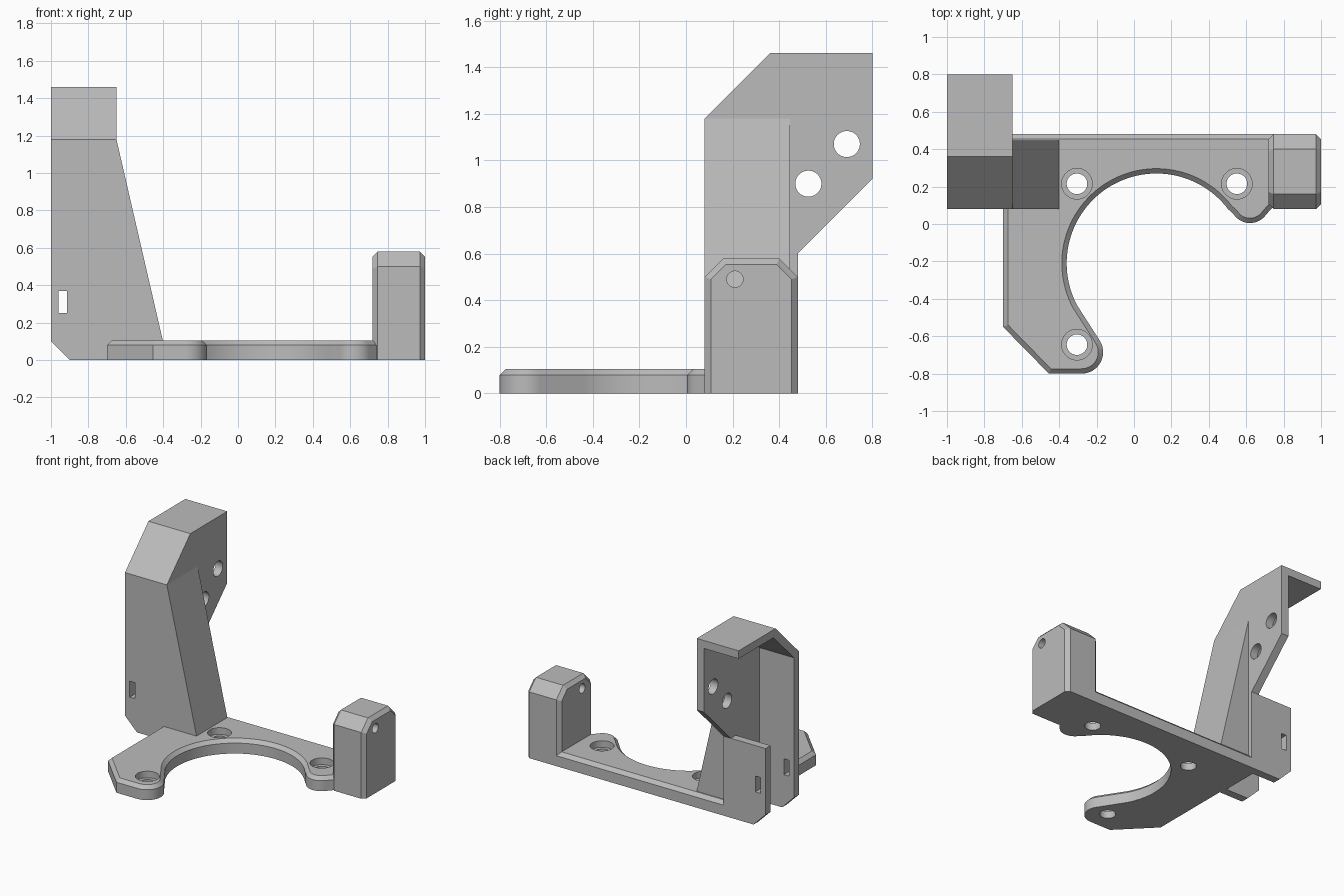
import bpy
import bmesh
from math import cos, sin, radians
from mathutils import Vector

cube = bpy.data.objects.get("Cube")
if cube:
    bpy.data.objects.remove(cube, do_unlink=True)

grey = bpy.data.materials.new("plain_grey")
grey.use_nodes = True
colour = (0.5, 0.5, 0.5, 1)
grey.diffuse_color = colour
grey.node_tree.nodes["Principled BSDF"].inputs["Base Color"].default_value = colour


def prism(name, profile, axis, lo, hi, bevel=0, bevel_rule=None):
    """Extrude a closed profile along an axis; bevel the edges the rule picks."""
    place = {"x": lambda a, b, t: (t, a, b),
             "y": lambda a, b, t: (a, t, b),
             "z": lambda a, b, t: (a, b, t)}[axis]
    bm = bmesh.new()
    face = bm.faces.new([bm.verts.new(place(a, b, lo)) for a, b in profile])
    out = bmesh.ops.extrude_face_region(bm, geom=[face])
    shift = Vector(place(0, 0, hi - lo))
    bmesh.ops.translate(bm, vec=shift,
                        verts=[g for g in out["geom"] if isinstance(g, bmesh.types.BMVert)])
    bmesh.ops.recalc_face_normals(bm, faces=bm.faces)
    if bevel:
        edges = [e for e in bm.edges if bevel_rule(e.verts[0].co, e.verts[1].co)]
        bmesh.ops.bevel(bm, geom=edges, offset=bevel, segments=1,
                        affect="EDGES", clamp_overlap=False)
    mesh = bpy.data.meshes.new(name)
    bm.to_mesh(mesh)
    bm.free()
    mesh.materials.append(grey)
    obj = bpy.data.objects.new(name, mesh)
    bpy.context.collection.objects.link(obj)
    return obj


def arc(cx, cy, r, start, end, steps):
    angles = [radians(start + (end - start) * i / steps) for i in range(steps + 1)]
    return [(cx + r * cos(a), cy + r * sin(a)) for a in angles]


def circle(cx, cy, r, steps=40):
    return arc(cx, cy, r, 0, 360, steps)[:-1]


def box(a0, a1, b0, b1):
    return [(a0, b0), (a1, b0), (a1, b1), (a0, b1)]


def cut(obj, cutters):
    """Subtract the cutters and keep the finished mesh."""
    for cutter in cutters:
        cutter.hide_render = True
        mod = obj.modifiers.new("cut", "BOOLEAN")
        mod.operation = "DIFFERENCE"
        mod.solver = "EXACT"
        mod.object = cutter
    graph = bpy.context.evaluated_depsgraph_get()
    mesh = bpy.data.meshes.new_from_object(obj.evaluated_get(graph))
    obj.modifiers.clear()
    obj.data = mesh


# Base plate: open ring with a rounded arm and a rounded ear
thick = 0.105
outline = [(-0.7, 0.48), (-0.7, -0.55), (-0.455, -0.8)]
outline += arc(-0.28, -0.685, 0.115, -90, 30, 14)
outline += arc(0.12, -0.21, 0.48, 208, 37, 56)
outline += arc(0.62, 0.11, 0.105, 212, 325, 14)
outline += [(0.76, 0.11), (0.76, 0.48)]
base = prism("base_plate", outline, "z", 0, thick, 0.026,
             lambda a, b: min(a.z, b.z) > 0.1 and min(a.x, b.x) < 0.75)

# Recessed screw holes
holes = []
for x, y in ((-0.305, 0.215), (0.55, 0.215), (-0.305, -0.645)):
    holes.append(prism("screw_cutter", circle(x, y, 0.055), "z", -0.1, 0.2))
    holes.append(prism("recess_cutter", circle(x, y, 0.082), "z", 0.055, 0.2))
cut(base, holes)

# Short post with chamfered shoulders and a cross hole
post_profile = [(0.08, 0), (0.08, 0.5), (0.16, 0.58), (0.4, 0.58), (0.48, 0.5), (0.48, 0)]
post = prism("short_post", post_profile, "x", 0.72, 1, 0.027,
             lambda a, b: abs(a.x - b.x) < 0.01 and max(a.z, b.z) > 0.1)
post_hole = prism("post_hole_cutter", circle(0.21, 0.49, 0.035), "x", 0.5, 1.2)
cut(post, [post_hole])

# Tall bracket: folded front sheet, side wall, rear tab and gusset
sheet_profile = [(0.08, 0), (0.08, 1.18), (0.36, 1.46), (0.8, 1.46),
                 (0.8, 1.4), (0.385, 1.4), (0.14, 1.155), (0.14, 0)]
sheet = prism("front_sheet", sheet_profile, "x", -1, -0.65)
wall_profile = [(0.08, 0), (0.08, 1.18), (0.36, 1.46), (0.8, 1.46),
                (0.8, 0.92), (0.48, 0.6), (0.48, 0)]
wall = prism("side_wall", wall_profile, "x", -0.71, -0.65)
tab = prism("rear_tab", box(-1, -0.65, 0, 0.6), "y", 0.42, 0.48)
prism("gusset", [(-0.66, 0.03), (-0.66, 1.18), (-0.65, 1.18), (-0.385, 0.03)],
      "y", 0.08, 0.447)

# Slots and trimmed lower corners shared by the sheet and the tab
slot = prism("slot_cutter", box(-0.96, -0.915, 0.25, 0.37), "y", -0.2, 0.7)
corner = prism("corner_cutter", [(-1.1, -0.1), (-0.8, -0.1), (-1.1, 0.2)], "y", -0.2, 0.9)
cut(sheet, [slot, corner])
cut(tab, [slot, corner])

wall_holes = [prism("wall_hole_cutter", circle(y, z, 0.056), "x", -0.9, -0.5)
              for y, z in ((0.69, 1.07), (0.525, 0.9))]
cut(wall, wall_holes)

# Remove the used cutters
for cutter in holes + wall_holes + [post_hole, slot, corner]:
    bpy.data.objects.remove(cutter, do_unlink=True)

# Smooth the round walls, keep the rest crisp
bpy.ops.object.select_all(action="DESELECT")
for obj in (base, post, wall):
    obj.select_set(True)
    bpy.context.view_layer.objects.active = obj
bpy.ops.object.shade_smooth_by_angle(angle=radians(25))
